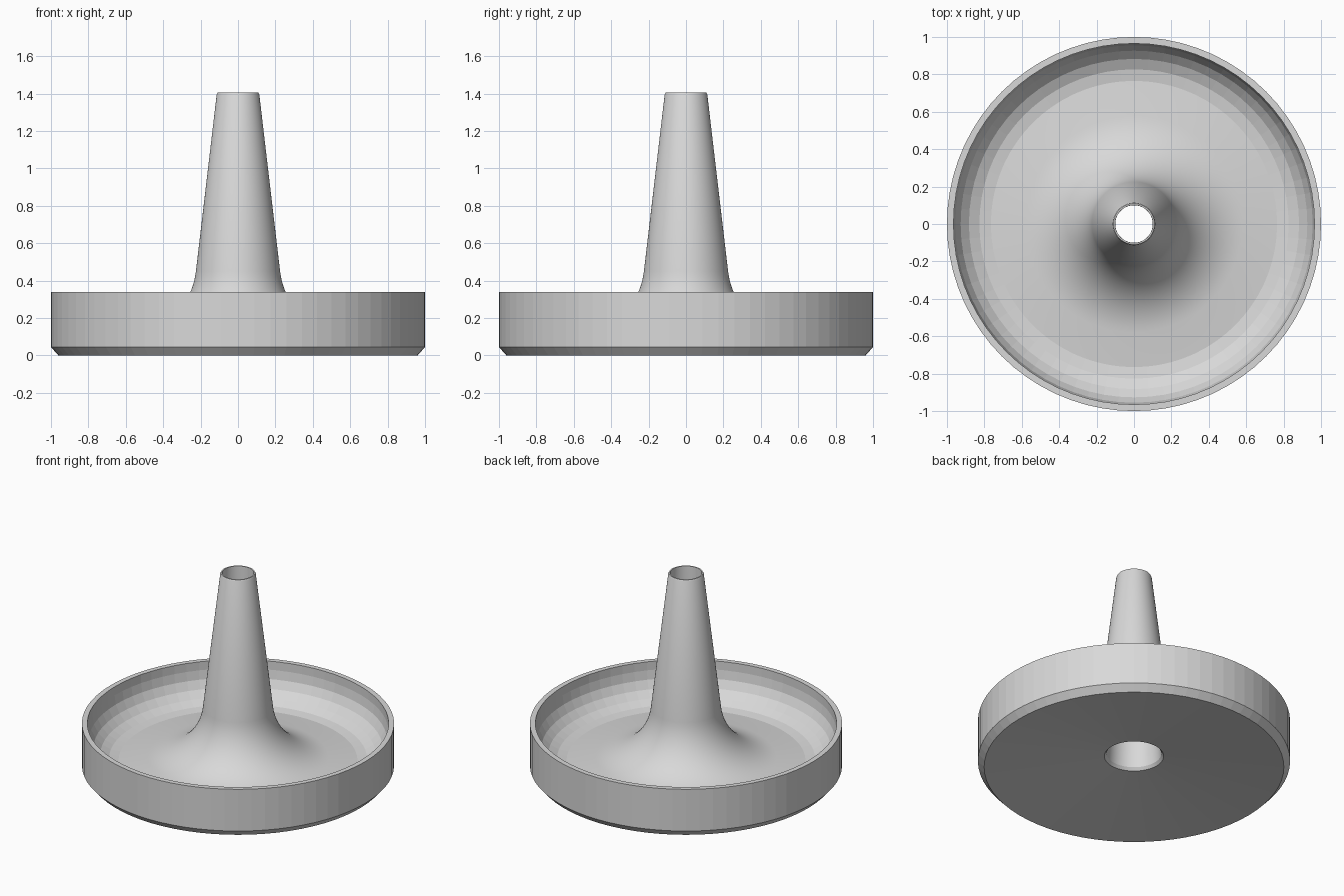
import bpy
import bmesh
from math import sin, cos, pi, radians

if "Cube" in bpy.data.objects:
    bpy.data.objects.remove(bpy.data.objects["Cube"], do_unlink=True)

grey = bpy.data.materials.new("light_grey")
grey.use_nodes = True
grey.diffuse_color = (0.69, 0.69, 0.69, 1)
grey.node_tree.nodes["Principled BSDF"].inputs["Base Color"].default_value = (0.69, 0.69, 0.69, 1)


def revolve(name, profile, segments, smooth=False):
    """Sweep (radius, height) points around z; the profile runs from bottom outwards and up."""
    bm = bmesh.new()
    rings = []
    for r, z in profile:
        rings.append([bm.verts.new((r * cos(2 * pi * i / segments),
                                    r * sin(2 * pi * i / segments), z))
                      for i in range(segments)])
    for low, high in zip(rings, rings[1:]):
        for i in range(segments):
            j = (i + 1) % segments
            face = bm.faces.new((low[i], low[j], high[j], high[i]))
            face.smooth = smooth
    mesh = bpy.data.meshes.new(name)
    bm.to_mesh(mesh)
    bm.free()
    mesh.materials.append(grey)
    obj = bpy.data.objects.new(name, mesh)
    bpy.context.collection.objects.link(obj)
    if smooth:
        bpy.ops.object.select_all(action="DESELECT")
        bpy.context.view_layer.objects.active = obj
        obj.select_set(True)
        bpy.ops.object.shade_smooth_by_angle(angle=radians(25))


# Dish: hollow conical base, chamfer, outer wall, rim and stepped inner cove
cove = [(0.765 + 0.2 * cos(pi / 10 * k), 0.28 - 0.2 * sin(pi / 10 * k)) for k in range(6)]
wall = [(0.19, 0.08), (0.96, 0), (1, 0.045), (1, 0.34), (0.965, 0.34)]
revolve("dish", wall + cove, 72)

# Stem: sloping floor sweeping up through a fillet into a tapered tube
radius, lean, tilt = 0.4, radians(6.7), radians(6)
centre_r = 0.225 + radius * cos(lean)
centre_z = 0.45 + radius * sin(lean)
steps = 18
fillet = []
for k in range(steps + 1):
    a = tilt + (pi / 2 - lean - tilt) * k / steps
    fillet.append((centre_r - radius * sin(a), centre_z - radius * cos(a)))
floor_edge = [(0.765, 0.08)]
tip = [(0.114, 1.395), (0.109, 1.405), (0.101, 1.405)]
# Tapered bore running right through, with a small chamfer at the base
bore = [(0.1, 1.395), (0.175, 0.1), (0.19, 0.08)]
revolve("stem", floor_edge + fillet + tip + bore, 144, smooth=True)
